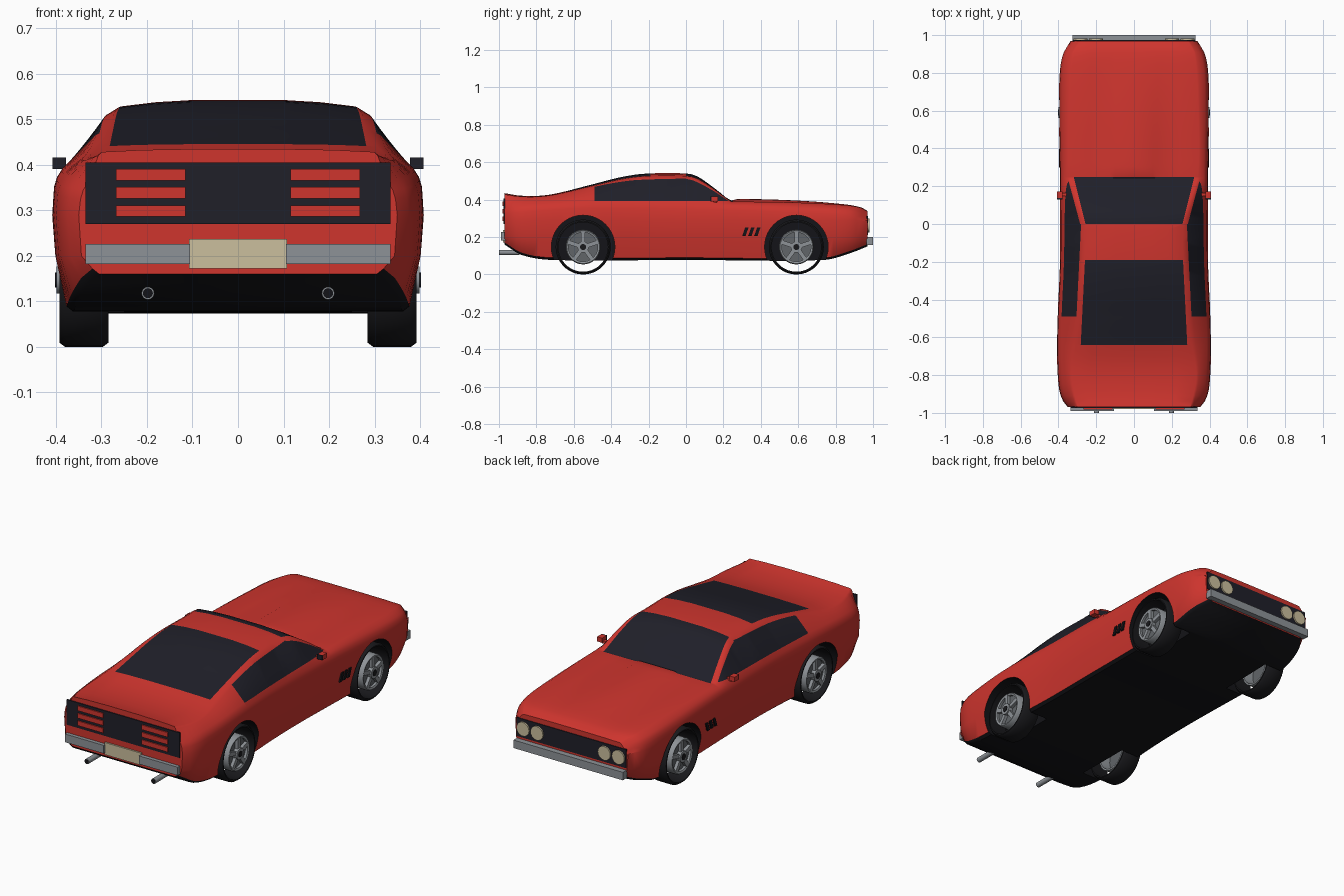
import bpy, bmesh, math
from mathutils import Vector, Matrix

if "Cube" in bpy.data.objects:
    bpy.data.objects.remove(bpy.data.objects["Cube"])


def material(name, *rgb):
    m = bpy.data.materials.new(name)
    m.use_nodes = True
    m.diffuse_color = (*rgb, 1)
    m.node_tree.nodes["Principled BSDF"].inputs["Base Color"].default_value = (*rgb, 1)
    return m


PAINT = material("red paint", .62, .035, .027)
UNDER = material("black underbody", .007, .007, .009)
GLASS = material("dark glass", .014, .014, .022)
RUBBER = material("tyre rubber", .01, .01, .012)
STEEL = material("grey steel", .27, .29, .31)
SHADE = material("dark steel", .12, .13, .14)
CREAM = material("cream", .6, .52, .34)


def make(name, bm, *mats, smooth=False):
    mesh = bpy.data.meshes.new(name)
    bm.to_mesh(mesh)
    bm.free()
    ob = bpy.data.objects.new(name, mesh)
    bpy.context.collection.objects.link(ob)
    for m in mats:
        mesh.materials.append(m)
    if smooth:
        smooth_object(ob)
    return ob


def activate(ob):
    bpy.ops.object.select_all(action="DESELECT")
    ob.select_set(True)
    bpy.context.view_layer.objects.active = ob


def smooth_object(ob):
    activate(ob)
    bpy.ops.object.shade_smooth_by_angle(angle=math.radians(38))


def box(name, mat, x, y, z, shear=0):
    """Box from (low, high) ranges, optionally leaning along y."""
    bm = bmesh.new()
    bmesh.ops.create_cube(bm, size=1)
    for v in bm.verts:
        up = v.co.z
        v.co = [r[0] + (c + .5) * (r[1] - r[0]) for r, c in zip((x, y, z), v.co)]
        v.co.y += up * shear
    return make(name, bm, mat)


def cylinder(name, mat, centre, radius, depth, axis, sides=24):
    bm = bmesh.new()
    bmesh.ops.create_cone(bm, cap_ends=True, segments=sides, radius1=radius, radius2=radius, depth=depth)
    turn = Matrix.Rotation(math.pi / 2, 4, "Y" if axis == "x" else "X")
    bm.transform(Matrix.Translation(centre) @ turn)
    return make(name, bm, mat, smooth=True)


def lathe(name, mat, profile, centre, side, sides=36):
    """Closed (x, radius) profile turned about a wheel axle."""
    bm = bmesh.new()
    rings = []
    for k in range(sides):
        a = math.tau * k / sides
        rings.append([bm.verts.new((side * x, centre.y + r * math.cos(a), centre.z + r * math.sin(a)))
                      for x, r in profile])
    n = len(profile)
    for k in range(sides):
        a, b = rings[k], rings[(k + 1) % sides]
        for i in range(n):
            j = (i + 1) % n
            bm.faces.new((a[i], b[i], b[j], a[j]))
    bmesh.ops.recalc_face_normals(bm, faces=bm.faces)
    return make(name, bm, mat, smooth=True)


def curve(*pts):
    """Smooth interpolation through (y, value) points."""
    def slope(i):
        a, b = pts[max(i - 1, 0)], pts[min(i + 1, len(pts) - 1)]
        return (b[1] - a[1]) / (b[0] - a[0])

    def value(y):
        i = max(k for k in range(len(pts) - 1) if pts[k][0] <= y or k == 0)
        (a, p), (b, q) = pts[i], pts[i + 1]
        d = b - a
        t = min(max((y - a) / d, 0), 1)
        s = t * t * (3 - 2 * t)
        return p + (q - p) * s + d * t * (1 - t) * ((1 - t) * slope(i) - t * slope(i + 1))
    return value


# Body curves along the car
top = curve((-.97, .435), (-.9, .423), (-.8, .42), (-.7, .432), (-.5, .482), (-.35, .52), (-.22, .539),
            (0, .54), (.06, .525), (.15, .463), (.24, .396), (.28, .404), (.6, .395), (.85, .375),
            (.94, .358), (.97, .34))
belt = curve((-.97, .36), (-.8, .375), (-.5, .39), (.2, .38), (.6, .365), (.9, .345), (.97, .31))
width = curve((-.97, .35), (-.93, .38), (-.85, .4), (-.6, .408), (-.2, .392), (.2, .392), (.6, .397),
              (.8, .393), (.9, .375), (.97, .335))
roof = curve((-.97, .3), (-.8, .33), (-.6, .3), (-.45, .285), (-.2, .262), (0, .262), (.25, .335),
             (.6, .34), (.9, .32), (.97, .285))
floor = curve((-.97, .16), (-.88, .105), (-.72, .078), (0, .078), (.74, .078), (.88, .115), (.97, .15))
bulge = curve((-1, 0), (.1, 0), (.22, 0), (.28, .012), (.6, .009), (.93, 0), (1, 0))


def section(y):
    t, s, w, r, f, b = (c(y) for c in (top, belt, width, roof, floor, bulge))
    h = t - b - s
    e = w - .022
    return [(0, f), (w - .045, f), (w - .03, f + .012), (w - .006, max(.2, f + .04)), (w, .29),
            (w - .004, s - .035), (w - .01, s - .015), (e, s + .05 * h), (r + (e - r) * .25, s + .8 * h),
            (r, s + .91 * h), (r * .7, s + .97 * h), (.125, s + .99 * h), (.1, t - b * .1), (0, t)]


# Body half shell
bm = bmesh.new()
STATIONS = 64
rows = []
for k in range(STATIONS + 1):
    y = -.97 + 1.94 * k / STATIONS
    rows.append([bm.verts.new((x, y, z)) for x, z in section(y)])
for a, b in zip(rows, rows[1:]):
    for i in range(len(a) - 1):
        bm.faces.new((a[i], b[i], b[i + 1], a[i + 1])).material_index = int(i < 2)
bm.faces.new(rows[0])
bm.faces.new(rows[-1][::-1])


# Window outlines cut into the shell
def cut(point, normal, y0, y1):
    faces = [f for f in bm.faces if f.calc_center_median().z > .34 and y0 < f.calc_center_median().y < y1
             and len(f.verts) < 9]
    geom = set(faces)
    for f in faces:
        geom.update(f.edges)
        geom.update(f.verts)
    bmesh.ops.bisect_plane(bm, geom=list(geom), dist=.0004, plane_co=point, plane_no=normal)


TAIL, REAR, BACK, FRONT, COWL = -.64, -.49, -.19, 0, .25
for y in (TAIL, REAR, BACK, FRONT, COWL):
    cut((0, y, 0), (0, 1, 0), y - .1, y + .1)
cut((0, 0, .394), (0, 0, 1), REAR, COWL)
screen, pillar = (.257, .25), (.285, .27)
rail, hatch = (.28, -.05), (.25, -.05)
for (a, b), y0, y1 in ((screen, FRONT, COWL), (pillar, FRONT, COWL), (rail, REAR, FRONT), (hatch, TAIL, BACK)):
    cut((a, 0, 0), (1, -b, 0), y0, y1)
for f in bm.faces:
    x, y, z = f.calc_center_median()
    if z < .36 or len(f.verts) > 9:
        continue

    def inside(line):
        return x < line[0] + line[1] * y
    windscreen = FRONT < y < COWL and inside(screen)
    rear_glass = TAIL < y < BACK and inside(hatch)
    side_glass = REAR < y < COWL and z > .394 and not inside(pillar if y > 0 else rail)
    if windscreen or rear_glass or side_glass:
        f.material_index = 2
body = make("body", bm, PAINT, UNDER, GLASS)
activate(body)
body.modifiers.new("mirror", "MIRROR").use_clip = True
bpy.ops.object.modifier_apply(modifier="mirror")

# Wheel arches
WHEELS = [(side, Vector((0, y, .147))) for side in (-1, 1) for y in (-.55, .59)]
for side, c in WHEELS:
    cutter = cylinder("arch_cutter", PAINT, (side * .35, c.y, c.z), .17, .2, "x", 40)
    cutter.data.materials.append(UNDER)
    cutter.hide_render = True
    for p in cutter.data.polygons:
        p.material_index = 1
    mod = body.modifiers.new("arch", "BOOLEAN")
    mod.operation, mod.solver, mod.object = "DIFFERENCE", "EXACT", cutter
    activate(body)
    bpy.ops.object.modifier_apply(modifier="arch")
    bpy.data.objects.remove(cutter)
smooth_object(body)

# Wheels
for side, c in WHEELS:
    lathe("tyre", RUBBER, [(.285, .132), (.285, .138), (.297, .147), (.38, .147), (.392, .138), (.392, .132)], c, side)
    lathe("rim", STEEL, [(.31, .084), (.31, .093), (.385, .093), (.392, .088), (.388, .078), (.37, .078)], c, side)
    cylinder("rim_disc", SHADE, (side * .37, c.y, c.z), .086, .01, "x", 36)
    cylinder("hub", STEEL, (side * .386, c.y, c.z), .03, .026, "x")
    cylinder("hub_cap", RUBBER, (side * .399, c.y, c.z), .016, .006, "x")
    for k in range(5):
        spoke = box("spoke", STEEL, (-.01, .01), (-.011, .011), (.015, .084))
        turn = Matrix.Rotation(math.tau * k / 5, 4, "X")
        spoke.data.transform(Matrix.Translation((side * .382, c.y, c.z)) @ turn)

# Tail panel, lamps, plate
box("tail_panel", GLASS, (-.335, .335), (-.975, -.967), (.27, .405))
box("number_plate", CREAM, (-.108, .108), (-.979, -.97), (.172, .237))
# Nose grille and bumper
box("grille", GLASS, (-.325, .325), (.966, .974), (.212, .312))
box("front_bumper", STEEL, (-.325, .325), (.965, 1), (.157, .2))

for side in (-1, 1):
    def span(a, b):
        return sorted((side * a, side * b))
    for k in range(3):
        z = .286 + .04 * k
        box("tail_lamp", PAINT, span(.115, .268), (-.981, -.97), (z, z + .025))
        y = .317 + .032 * k
        box("fender_vent", UNDER, span(.385, width(y) + .003), (y - .009, y + .009), (.205, .25), .016)
    box("rear_bumper", STEEL, span(.105, .335), (-.99, -.96), (.182, .226))
    for x in (.2, .283):
        cylinder("headlight", CREAM, (side * x, .975, .262), .037, .014, "y", 28)
    cylinder("exhaust", STEEL, (side * .198, -.945, .118), .014, .11, "y", 16)
    cylinder("exhaust_bore", UNDER, (side * .198, -.9985, .118), .011, .005, "y", 16)
    # Door mirrors
    box("mirror", PAINT, span(.378, .408), (.137, .172), (.391, .416))
    box("mirror_glass", GLASS, span(.378, .408), (.131, .137), (.391, .416))
    box("mirror_stalk", PAINT, span(.35, .385), (.148, .165), (.385, .4))
